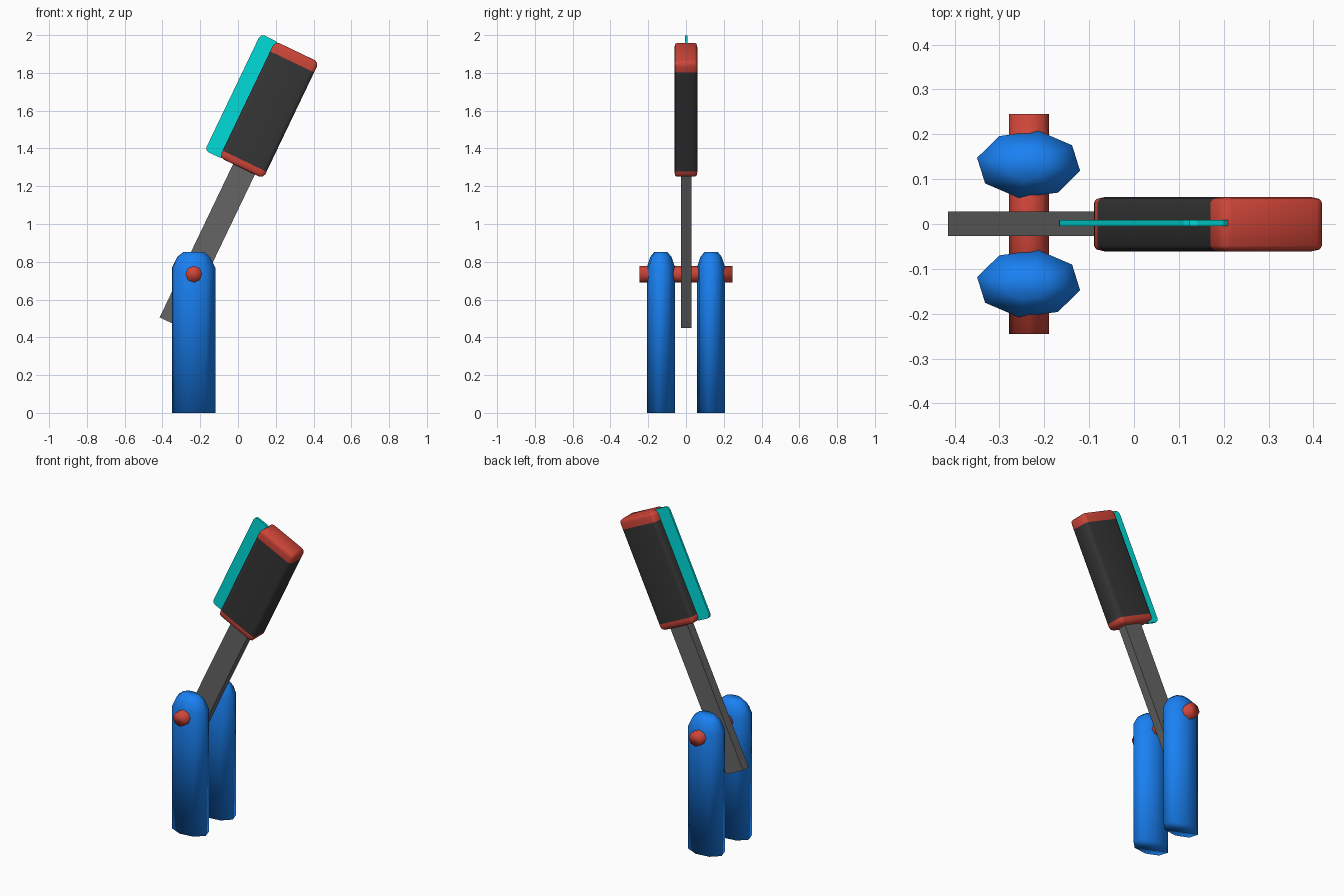
import bpy, bmesh
from math import radians, cos, sin, pi
from mathutils import Matrix, Vector

if "Cube" in bpy.data.objects:
    bpy.data.objects.remove(bpy.data.objects["Cube"])


def material(name, color):
    m = bpy.data.materials.new(name)
    m.diffuse_color = (*color, 1)
    m.use_nodes = True
    m.node_tree.nodes["Principled BSDF"].inputs["Base Color"].default_value = m.diffuse_color
    return m


BLUE = material("blue", (0.01, 0.22, 0.9))
RED = material("red", (0.62, 0.06, 0.04))
DARK = material("dark", (0.035, 0.035, 0.035))
CYAN = material("cyan", (0.0, 0.72, 0.7))
STEEL = material("steel", (0.13, 0.13, 0.13))

# Lever frame: origin at the middle of the lever's lower end, local z along it
LEVER = Matrix.Translation((-0.357, 0, 0.478)) @ Matrix.Rotation(radians(25.6), 4, 'Y')


def finish(name, bm, mats, matrix=Matrix(), smooth=True):
    bmesh.ops.recalc_face_normals(bm, faces=bm.faces)
    for f in bm.faces:
        f.smooth = smooth
    bm.transform(matrix)
    me = bpy.data.meshes.new(name)
    bm.to_mesh(me)
    bm.free()
    ob = bpy.data.objects.new(name, me)
    bpy.context.collection.objects.link(ob)
    for m in mats:
        me.materials.append(m)
    return ob


def box(lo, hi):
    bm = bmesh.new()
    lo, hi = Vector(lo), Vector(hi)
    size = hi - lo
    bmesh.ops.create_cube(bm, size=1, matrix=Matrix.Translation((lo + hi) / 2)
                          @ Matrix.Diagonal((*size, 1)))
    return bm


# Support posts: oval eight-sided columns with tapered tops
def post(name, y):
    bm = bmesh.new()
    rings = []
    for z, s in ((0, 1), (0.77, 1), (0.825, 0.76), (0.853, 0.46)):
        ring = []
        for i in range(8):
            a = radians(-11) + i * pi / 4
            ring.append(bm.verts.new((-0.235 + 0.117 * s * cos(a), y + 0.076 * s * sin(a), z)))
        rings.append(ring)
    for a, b in zip(rings, rings[1:]):
        for i in range(8):
            j = (i + 1) % 8
            bm.faces.new((a[i], a[j], b[j], b[i]))
    bm.faces.new(rings[0])
    bm.faces.new(rings[-1])
    finish(name, bm, [BLUE])


post("front_post", -0.133)
post("back_post", 0.133)

# Pivot axle through both posts
bm = bmesh.new()
bmesh.ops.create_cone(bm, cap_ends=True, segments=8, radius1=0.0445, radius2=0.0445, depth=0.49,
                      matrix=Matrix.Translation((-0.234, 0, 0.734))
                      @ Matrix.Rotation(pi / 2, 4, 'X'))
finish("pivot_axle", bm, [RED])

# Flat lever arm
finish("lever_arm", box((-0.064, -0.027, 0), (0.064, 0.028, 0.95)), [STEEL], LEVER, False)

# Grip block: rounded box, dark body with red end caps
bm = box((-0.145, -0.122, 0.9), (0.113, 0.12, 1.583))
bmesh.ops.bevel(bm, geom=bm.edges[:], offset=0.025, segments=2, profile=0.5, affect='EDGES')
for u in (0.94, 1.523):
    bmesh.ops.bisect_plane(bm, geom=bm.verts[:] + bm.edges[:] + bm.faces[:],
                           plane_co=(0, 0, u), plane_no=(0, 0, 1))
for f in bm.faces:
    f.material_index = 0 if 0.94 < f.calc_center_median().z < 1.523 else 1
bm.transform(Matrix.Diagonal((1, 0.5, 1, 1)))
finish("grip", bm, [DARK, RED], LEVER)

# Thin glowing fin along the grip's upper edge, with clipped corners
bm = box((-0.23, -0.004, 0.9), (-0.12, 0.009, 1.585))
corners = [e for e in bm.edges if abs(e.verts[0].co.y - e.verts[1].co.y) > 0.01]
bmesh.ops.bevel(bm, geom=corners, offset=0.022, segments=2, profile=0.5, affect='EDGES')
finish("fin", bm, [CYAN], LEVER, False)
